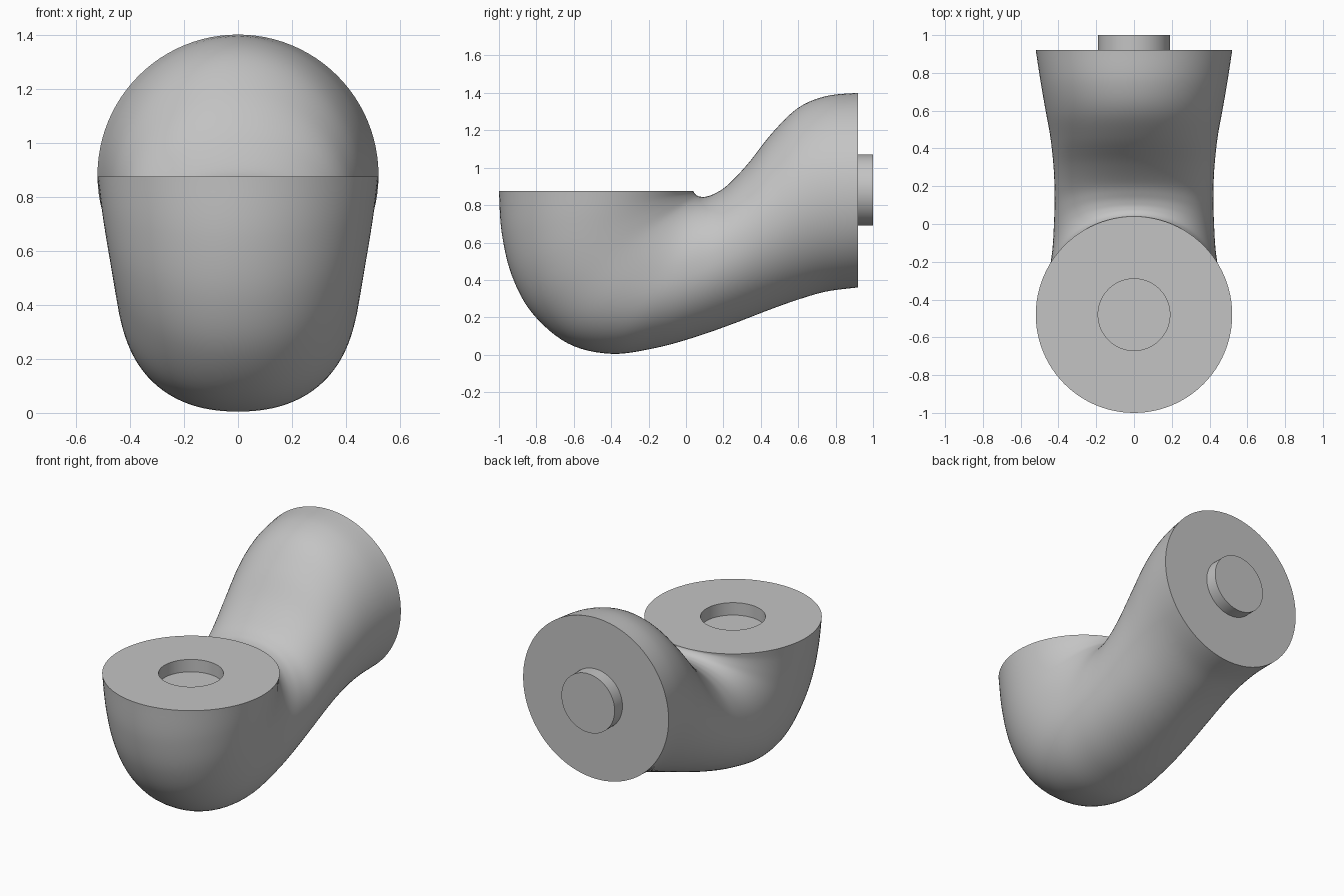
import bpy, bmesh, math
from mathutils import Vector

cube = bpy.data.objects.get("Cube")
if cube:
    bpy.data.objects.remove(cube, do_unlink=True)

grey = bpy.data.materials.new("plain grey")
grey.use_nodes = True
colour = (0.55, 0.55, 0.55, 1)
grey.diffuse_color = colour
grey.node_tree.nodes["Principled BSDF"].inputs["Base Color"].default_value = colour

SEG, STEPS = 96, 6
MOUTH_Y, MOUTH_Z = -0.48, 0.875
END_Y, END_Z = 0.92, 0.88
PIN_R, PIN_H = 0.19, 0.08

# Elbow sections: inner (y, z), outer (y, z), half width, roundness exponent
SECTIONS = [
    (0.04, 0.875, -1.00, 0.875, 0.52, 2.0),
    (0.042, 0.868, -0.985, 0.65, 0.505, 2.0),
    (0.05, 0.858, -0.93, 0.42, 0.485, 2.05),
    (0.062, 0.850, -0.82, 0.22, 0.465, 2.1),
    (0.078, 0.845, -0.63, 0.06, 0.447, 2.2),
    (0.105, 0.845, -0.40, 0.005, 0.432, 2.25),
    (0.15, 0.860, -0.16, 0.037, 0.424, 2.2),
    (0.22, 0.905, 0.05, 0.095, 0.420, 2.15),
    (0.33, 1.020, 0.25, 0.165, 0.425, 2.1),
    (0.46, 1.185, 0.45, 0.242, 0.442, 2.05),
    (0.60, 1.320, 0.60, 0.295, 0.468, 2.0),
    (0.75, 1.383, 0.75, 0.338, 0.494, 2.0),
    (0.92, 1.400, 0.92, 0.360, 0.52, 2.0),
]


def spline(rows, steps):
    """Smooth curve through every row."""
    out = []
    for i in range(len(rows) - 1):
        quad = [rows[max(i - 1, 0)], rows[i], rows[i + 1], rows[min(i + 2, len(rows) - 1)]]
        for s in range(steps):
            t = s / steps
            out.append([0.5 * (2 * b + (c - a) * t + (2 * a - 5 * b + 4 * c - d) * t * t
                               + (3 * b - a - 3 * c + d) * t ** 3)
                        for a, b, c, d in zip(*quad)])
    out.append(list(rows[-1]))
    return out


def ring(bm, iy, iz, oy, oz, width, power=2.0):
    """Closed section from inner to outer point, spread sideways along x."""
    centre = Vector((0, (iy + oy) / 2, (iz + oz) / 2))
    axis = Vector((0, (iy - oy) / 2, (iz - oz) / 2))
    verts = []
    for k in range(SEG):
        a = 2 * math.pi * k / SEG
        c, s = math.cos(a), math.sin(a)
        c = math.copysign(abs(c) ** (2 / power), c)
        s = math.copysign(abs(s) ** (2 / power), s)
        verts.append(bm.verts.new(centre + axis * c + Vector((width * s, 0, 0))))
    return verts


def loft(name, sections):
    """Skin the sections and close both ends."""
    bm = bmesh.new()
    rings = [ring(bm, *s) for s in sections]
    for a, b in zip(rings, rings[1:]):
        for k in range(SEG):
            n = (k + 1) % SEG
            bm.faces.new((a[k], a[n], b[n], b[k]))
    bm.faces.new(rings[0])
    bm.faces.new(rings[-1])
    bmesh.ops.recalc_face_normals(bm, faces=bm.faces)
    mesh = bpy.data.meshes.new(name)
    bm.to_mesh(mesh)
    bm.free()
    mesh.materials.append(grey)
    obj = bpy.data.objects.new(name, mesh)
    bpy.context.collection.objects.link(obj)
    bpy.ops.object.select_all(action="DESELECT")
    obj.select_set(True)
    bpy.context.view_layer.objects.active = obj
    bpy.ops.object.shade_smooth_by_angle(angle=math.radians(35))
    return obj


# Elbow body with a round socket sunk into its upper face
socket = [(MOUTH_Y + PIN_R, z, MOUTH_Y - PIN_R, z, PIN_R)
          for z in (MOUTH_Z - PIN_H, MOUTH_Z)]
loft("elbow_body", socket + spline(SECTIONS, STEPS))

# Round peg on the rear face
loft("rear_peg", [(y, END_Z + PIN_R, y, END_Z - PIN_R, PIN_R)
                  for y in (END_Y - 0.02, END_Y + PIN_H)])
